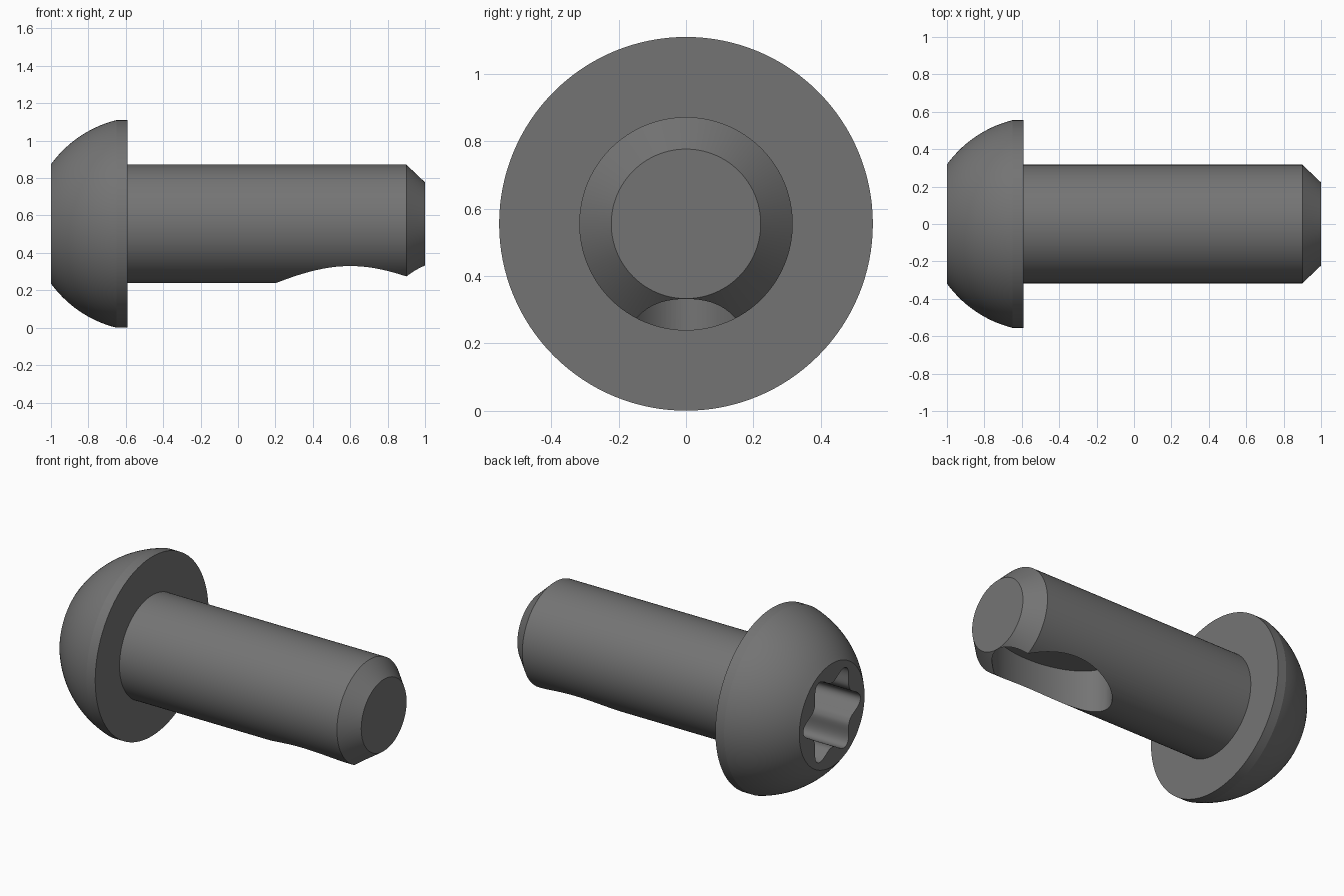
import bpy, bmesh, math
from mathutils import Matrix, Vector

AXIS_Z = 0.555      # height of the long axis
cube = bpy.data.objects.get("Cube")
if cube:
    bpy.data.objects.remove(cube, do_unlink=True)

steel = bpy.data.materials.new("dark_grey_steel")
steel.use_nodes = True
grey = (0.175, 0.175, 0.175, 1)
steel.diffuse_color = grey
steel.node_tree.nodes["Principled BSDF"].inputs["Base Color"].default_value = grey


def make_object(name, bm):
    bmesh.ops.recalc_face_normals(bm, faces=bm.faces)
    mesh = bpy.data.meshes.new(name)
    bm.to_mesh(mesh)
    bm.free()
    mesh.materials.append(steel)
    obj = bpy.data.objects.new(name, mesh)
    bpy.context.collection.objects.link(obj)
    return obj


def prism(name, outline, offset):
    """Solid made by pushing a closed outline along an offset."""
    bm = bmesh.new()
    face = bm.faces.new([bm.verts.new(p) for p in outline])
    side = bmesh.ops.extrude_face_region(bm, geom=[face], use_keep_orig=True)
    moved = [g for g in side["geom"] if isinstance(g, bmesh.types.BMVert)]
    bmesh.ops.translate(bm, verts=moved, vec=offset)
    return make_object(name, bm)


def lathe(name, profile, steps=128):
    """Solid of revolution round the long axis, from (x, radius) points."""
    bm = bmesh.new()
    verts = [bm.verts.new((x, 0, AXIS_Z + r)) for x, r in profile]
    edges = [bm.edges.new(pair) for pair in zip(verts, verts[1:])]
    bmesh.ops.spin(bm, geom=verts + edges, cent=(0, 0, AXIS_Z), axis=(1, 0, 0),
                   angle=math.tau, steps=steps, use_merge=True)
    bmesh.ops.remove_doubles(bm, verts=bm.verts, dist=1e-5)
    bmesh.ops.holes_fill(bm, edges=[e for e in bm.edges if e.is_boundary], sides=0)
    return make_object(name, bm)


# Domed head, flange rim, shank and chamfered tip
radius, steep, shallow, segments = 0.616, math.radians(54), math.radians(14), 14
centre_x = -0.65 + radius * math.sin(shallow)
centre_r = 0.555 - radius * math.cos(shallow)
dome = []
for i in range(segments + 1):
    a = steep + (shallow - steep) * i / segments
    dome.append((centre_x - radius * math.sin(a), centre_r + radius * math.cos(a)))
dome[0] = (-1, dome[0][1])
bolt = lathe("button_head_bolt", dome + [(-0.59, 0.555), (-0.59, 0.317),
                                         (0.9, 0.317), (1, 0.222)])

# Six-lobed drive socket
star = []
for i in range(144):
    a = math.tau * i / 144
    r = 0.2 + 0.08 * ((1 + math.cos(6 * a)) / 2) ** 1.3
    star.append((-1.1, r * math.cos(a), AXIS_Z + r * math.sin(a)))
socket = prism("socket_cutter", star, (0.45, 0, 0))

# Oval blind pocket in the underside of the shank
oval = [(0.6 + 0.399 * math.cos(math.tau * i / 96),
         0.223 * math.sin(math.tau * i / 96), 0.1) for i in range(96)]
pocket = prism("pocket_cutter", oval, (0, 0, 0.415))

# Cut both recesses, then drop the cutters
bpy.context.view_layer.objects.active = bolt
bolt.select_set(True)
for cutter in (socket, pocket):
    cutter.hide_render = True
    mod = bolt.modifiers.new(cutter.name, 'BOOLEAN')
    mod.operation, mod.solver, mod.object = 'DIFFERENCE', 'EXACT', cutter
    bpy.ops.object.modifier_apply(modifier=mod.name)
    bpy.data.objects.remove(cutter, do_unlink=True)

bpy.ops.object.shade_smooth_by_angle(angle=math.radians(20))
# Keep the shallow crease between dome and rim crisp
for edge in bolt.data.edges:
    ends = [bolt.data.vertices[v].co for v in edge.vertices]
    if all(abs(p.x + 0.65) < 1e-3 for p in ends):
        edge.use_edge_sharp = True
